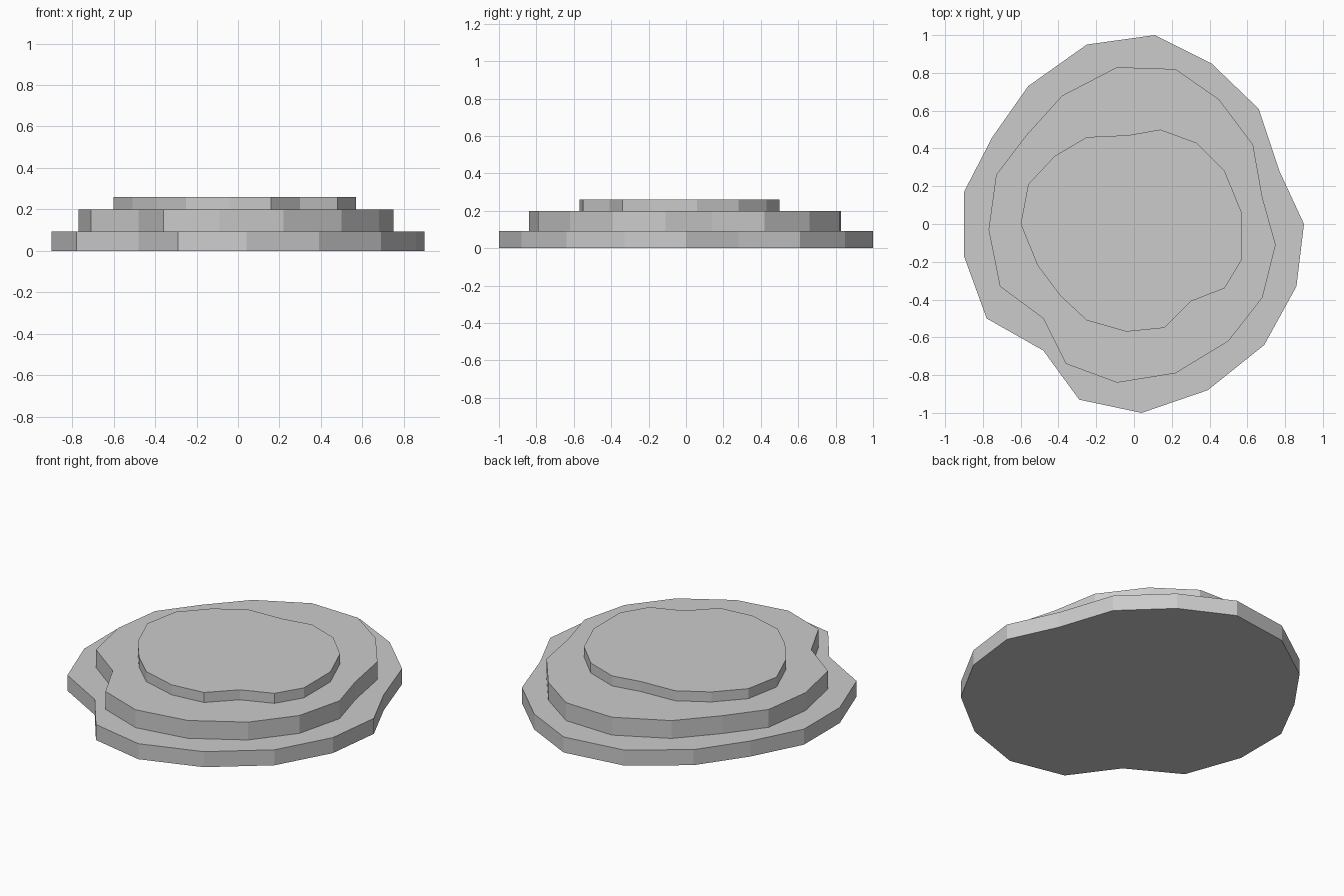
import bpy
import bmesh

# Remove the default object
default_object = bpy.data.objects.get("Cube")
if default_object:
    bpy.data.objects.remove(default_object, do_unlink=True)


def make_material(name, colour):
    """One plain flat colour, shown in the viewport and in a render."""
    material = bpy.data.materials.new(name)
    material.use_nodes = True
    material.diffuse_color = colour
    shader = next(node for node in material.node_tree.nodes
                  if node.type == "BSDF_PRINCIPLED")
    shader.inputs["Base Color"].default_value = colour
    return material


def make_slab(name, outline, bottom, top, material):
    """Extrude a closed counter-clockwise outline into a flat stone slab."""
    mesh = bpy.data.meshes.new(name)
    bm = bmesh.new()
    footprint = bm.faces.new([bm.verts.new((x, y, bottom)) for x, y in outline])
    extruded = bmesh.ops.extrude_face_region(bm, geom=[footprint],
                                             use_keep_orig=True)
    for element in extruded["geom"]:
        if isinstance(element, bmesh.types.BMVert):
            element.co.z = top
    bmesh.ops.recalc_face_normals(bm, faces=bm.faces)
    bm.to_mesh(mesh)
    bm.free()
    mesh.materials.append(material)
    slab = bpy.data.objects.new(name, mesh)
    bpy.context.collection.objects.link(slab)
    return slab


# Irregular outlines of the three stacked layers
lower_outline = [
    (.9, 0), (.77, .28), (.66, .61), (.41, .85), (.11, 1), (-.25, .95),
    (-.56, .73), (-.75, .46), (-.9, .17), (-.9, -.17), (-.78, -.5),
    (-.48, -.67), (-.29, -.93), (.04, -1), (.39, -.88), (.69, -.64),
    (.86, -.33),
]
middle_outline = [
    (.75, -.11), (.68, .14), (.63, .42), (.45, .66), (.22, .82), (-.09, .83),
    (-.38, .68), (-.57, .47), (-.73, .26), (-.77, -.03), (-.71, -.33),
    (-.48, -.5), (-.36, -.74), (-.09, -.84), (.22, -.79), (.5, -.62),
    (.68, -.39),
]
upper_outline = [
    (.57, .06), (.48, .28), (.33, .43), (.14, .5), (-.03, .47), (-.25, .46),
    (-.42, .36), (-.56, .21), (-.6, 0), (-.51, -.22), (-.39, -.38),
    (-.25, -.51), (-.04, -.57), (.16, -.55), (.3, -.41), (.48, -.34),
    (.57, -.19),
]

# Stack the layers, each resting on the one below
stone = make_material("stone grey", (.6, .6, .6, 1))
layers = [
    ("lower_rock_layer", lower_outline, .093),
    ("middle_rock_layer", middle_outline, .2),
    ("upper_rock_layer", upper_outline, .26),
]
height = 0
for layer_name, layer_outline, layer_top in layers:
    make_slab(layer_name, layer_outline, height, layer_top, stone)
    height = layer_top
